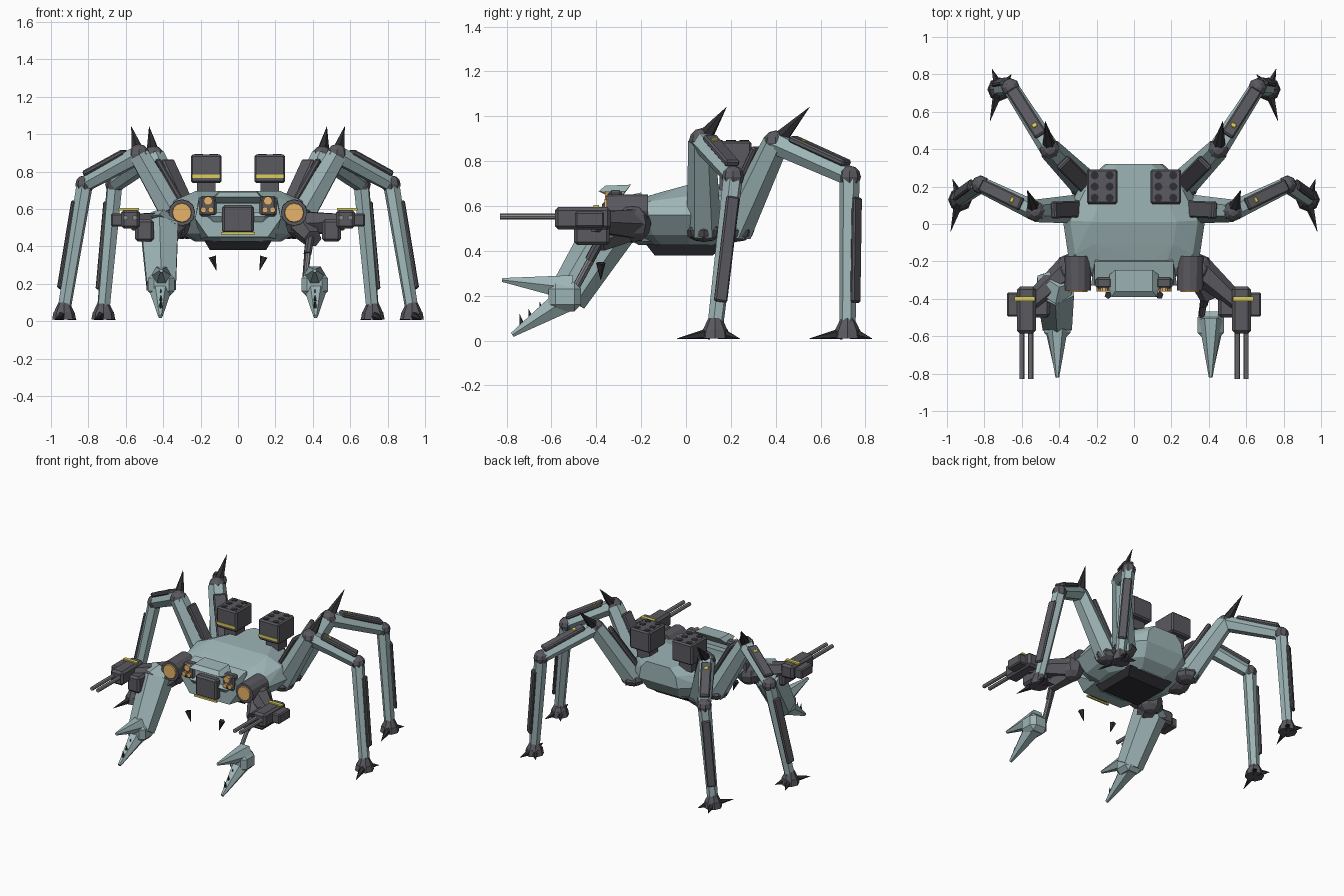
import bpy, bmesh
from mathutils import Vector, Matrix

if "Cube" in bpy.data.objects:
    bpy.data.objects.remove(bpy.data.objects["Cube"])

def material(name, col):
    m = bpy.data.materials.new(name)
    m.diffuse_color = (*col, 1)
    m.use_nodes = True
    m.node_tree.nodes["Principled BSDF"].inputs["Base Color"].default_value = m.diffuse_color
    return m

TEAL = material("teal_armour", (0.34, 0.46, 0.47))
DARK = material("dark_metal", (0.10, 0.10, 0.115))
BLACK = material("black_metal", (0.03, 0.03, 0.035))
STEEL = material("steel", (0.25, 0.25, 0.27))
ORANGE = material("orange_lamp", (0.8, 0.45, 0.14))
YELLOW = material("yellow_mark", (0.72, 0.62, 0.10))

def finish(name, bm, mat):
    bmesh.ops.recalc_face_normals(bm, faces=bm.faces)
    me = bpy.data.meshes.new(name)
    bm.to_mesh(me)
    bm.free()
    me.materials.append(mat)
    ob = bpy.data.objects.new(name, me)
    bpy.context.collection.objects.link(ob)
    return ob

def frame(a, b, up=(0, 0, 1)):
    """Matrix at the middle of a-b: z along the segment, x towards up."""
    a, b = Vector(a), Vector(b)
    z = (b - a).normalized()
    up = Vector(up)
    if abs(z.dot(up.normalized())) > 0.99:
        up = Vector((0, 1, 0))
    x = (up - z * up.dot(z)).normalized()
    m = Matrix((x, z.cross(x), z)).transposed().to_4x4()
    m.translation = (a + b) / 2
    return m, (b - a).length

def rod(name, a, b, r1, r2, n, mat, up=(0, 0, 1)):
    m, length = frame(a, b, up)
    bm = bmesh.new()
    bmesh.ops.create_cone(bm, cap_ends=True, segments=n, radius1=r1, radius2=r2,
                          depth=length, matrix=m)
    return finish(name, bm, mat)

def block(name, c, size, mat, bevel=0.0, m=None):
    bm = bmesh.new()
    bmesh.ops.create_cube(bm, size=1)
    bmesh.ops.scale(bm, vec=size, verts=bm.verts)
    if bevel:
        bmesh.ops.bevel(bm, geom=bm.edges[:], offset=bevel, segments=1, affect='EDGES')
    bmesh.ops.translate(bm, vec=c, verts=bm.verts)
    if m:
        bmesh.ops.transform(bm, matrix=m, verts=bm.verts)
    return finish(name, bm, mat)

def plate(name, a, b, t0, t1, off, width, mat, up=(0, 0, 1), thick=0.03):
    """Armour strip lying on the up side of segment a-b."""
    m, length = frame(a, b, up)
    return block(name, (off, 0, ((t0 + t1) / 2 - 0.5) * length),
                 (thick, width, (t1 - t0) * length), mat, min(0.008, thick / 3), m)

def ball(name, c, r, mat, squash=1.0):
    bm = bmesh.new()
    bmesh.ops.create_uvsphere(bm, u_segments=8, v_segments=6, radius=r)
    bmesh.ops.scale(bm, vec=(1, 1, squash), verts=bm.verts)
    bmesh.ops.translate(bm, vec=c, verts=bm.verts)
    return finish(name, bm, mat)

def hull(name, pts, mat):
    bm = bmesh.new()
    for p in pts:
        bm.verts.new(p)
    bmesh.ops.convex_hull(bm, input=bm.verts)
    bmesh.ops.dissolve_limit(bm, angle_limit=0.02, verts=bm.verts, edges=bm.edges)
    return finish(name, bm, mat)

# body shell: faceted rings, roof sloping down to the front
half = [(0.155, 0.32), (0.29, 0.2), (0.38, 0.02), (0.35, -0.18), (0.14, -0.35)]
pts = []
for z, k, tilt in [(0.425, 0.6, 0), (0.47, 0.82, 0), (0.56, 1, 0), (0.645, 0.9, 0.15), (0.695, 0.6, 0.3)]:
    for x, y in half:
        for s in (1, -1):
            yy = max(y, 0.32) if (y > 0.3 and z > 0.6) else y * k
            pts.append((s * x * k, yy, z + tilt * min(0, y * k)))
hull("body_shell", pts, TEAL)
hull("belly_plate", [(s * w, y, z) for s in (1, -1) for w, y, z in
     [(0.15, -0.14, 0.38), (0.15, 0.12, 0.38), (0.18, -0.18, 0.43), (0.18, 0.18, 0.43)]], BLACK)

# head: teal collar, dark grille, brow plate
hull("head_collar", [(s * w, y, z) for s in (1, -1) for w, y, z in
     [(0.21, -0.2, 0.66), (0.21, -0.33, 0.63), (0.23, -0.33, 0.55), (0.16, -0.33, 0.45), (0.2, -0.15, 0.44)]], TEAL)
block("head_grille", (0, -0.325, 0.545), (0.17, 0.1, 0.15), DARK, 0.012)
block("grille_stripe", (0, -0.373, 0.47), (0.18, 0.012, 0.014), YELLOW)
hull("brow_plate", [(s * w, y, z) for s in (1, -1) for w, y, z in
     [(0.10, -0.245, 0.695), (0.13, -0.27, 0.665), (0.10, -0.36, 0.69), (0.135, -0.345, 0.66),
      (0.12, -0.39, 0.665), (0.12, -0.3, 0.62)]], TEAL)

FEET = [(0.05, -0.17), (0.04, 0.11), (-0.065, 0.08)]
LEGS = {
    "middle_leg": [(0.3, 0.08, 0.49), (0.53, 0.07, 0.89), (0.82, 0.21, 0.73), (0.93, 0.13, 0.06), (0.57, 0.18, 1.04)],
    "rear_leg": [(0.27, 0.22, 0.49), (0.45, 0.4, 0.88), (0.66, 0.73, 0.73), (0.72, 0.72, 0.06), (0.475, 0.55, 1.04)],
}

for s, side in ((1, "right"), (-1, "left")):
    def P(x, y, z):
        return Vector((s * x, y, z))

    # walking legs
    for leg, path in LEGS.items():
        n = f"{side}_{leg}"
        hip, knee, shin, ankle, tip = [P(*p) for p in path]
        out = Vector((shin.x - hip.x, shin.y - hip.y, 0))
        ball(n + "_hip", hip, 0.085, DARK, 0.6)
        ball(n + "_knee", knee, 0.057, DARK)
        ball(n + "_shin_joint", shin, 0.05, DARK)
        rod(n + "_spike", knee, tip, 0.042, 0.001, 6, BLACK)
        rod(n + "_thigh", hip, knee, 0.078, 0.06, 6, TEAL)
        plate(n + "_thigh_plate", hip, knee, 0.12, 0.85, 0.072, 0.09, DARK)
        rod(n + "_upper_shin", knee, shin, 0.053, 0.043, 6, TEAL)
        plate(n + "_shin_plate", knee, shin, 0.18, 0.92, 0.05, 0.07, DARK)
        plate(n + "_shin_mark", knee, shin, 0.3, 0.36, 0.064, 0.03, YELLOW, thick=0.01)
        rod(n + "_lower_shin", shin, ankle, 0.045, 0.036, 6, TEAL, out)
        plate(n + "_lower_plate", shin, ankle, 0.14, 0.84, 0.042, 0.06, DARK, out, 0.022)
        foot = ankle.copy()
        foot.z = 0
        up = Vector((0, 0, 1))
        rod(n + "_ankle", foot + up * 0.045, foot + up * 0.1, 0.056, 0.03, 8, DARK)
        rod(n + "_foot", foot + up * 0.008, foot + up * 0.05, 0.064, 0.056, 8, DARK)
        for dx, dy in FEET:
            d = Vector((s * dx, dy, 0))
            rod(n + "_claw", foot + d.normalized() * 0.03 + up * 0.03, foot + d + up * 0.008,
                0.026, 0.001, 5, BLACK)

    # rocket pods with 2 x 3 tubes on top
    block(side + "_pod_mount", P(0.17, 0.2, 0.71), (0.1, 0.1, 0.08), DARK)
    block(side + "_rocket_pod", P(0.17, 0.2, 0.815), (0.165, 0.185, 0.15), DARK, 0.01)
    block(side + "_pod_stripe", P(0.17, 0.107, 0.775), (0.15, 0.008, 0.018), YELLOW)
    for i in range(6):
        p = P(0.13 + 0.08 * (i % 2), 0.14 + 0.06 * (i // 2), 0.885)
        rod(side + "_pod_tube", p, p + Vector((0, 0, 0.008)), 0.022, 0.022, 8, BLACK)

    # lamps
    rod(side + "_headlamp_housing", P(0.3, -0.17, 0.58), P(0.3, -0.355, 0.58), 0.072, 0.07, 12, DARK)
    rod(side + "_headlamp", P(0.3, -0.35, 0.58), P(0.3, -0.364, 0.58), 0.053, 0.05, 12, ORANGE)
    block(side + "_lamp_cluster", P(0.16, -0.315, 0.615), (0.09, 0.06, 0.11), DARK, 0.012)
    for x, z, r in ((0.16, 0.643, 0.024), (0.145, 0.595, 0.016), (0.185, 0.595, 0.016)):
        rod(side + "_small_lamp", P(x, -0.34, z), P(x, -0.362, z), r, r, 10, ORANGE)
    rod(side + "_fang", P(0.138, -0.38, 0.345), P(0.115, -0.38, 0.27), 0.021, 0.001, 5, BLACK)

    # shoulder and twin gun
    ball(side + "_shoulder", P(0.34, -0.24, 0.52), 0.085, DARK)
    rod(side + "_gun_arm", P(0.35, -0.24, 0.52), P(0.55, -0.42, 0.53), 0.075, 0.05, 6, DARK)
    block(side + "_gun_body", P(0.575, -0.46, 0.545), (0.1, 0.25, 0.1), DARK, 0.015)
    block(side + "_ammo_box", P(0.635, -0.43, 0.54), (0.09, 0.13, 0.07), DARK, 0.008)
    block(side + "_gun_magazine", P(0.5, -0.42, 0.485), (0.1, 0.16, 0.12), DARK, 0.015)
    block(side + "_gun_stripe", P(0.585, -0.4, 0.598), (0.11, 0.025, 0.012), YELLOW)
    for x in (0.552, 0.6):
        rod(side + "_barrel", P(x, -0.56, 0.553), P(x, -0.83, 0.553), 0.0135, 0.0135, 8, STEEL)

    # grabbing hand
    rod(side + "_elbow", P(0.35, -0.27, 0.5), P(0.4, -0.39, 0.44), 0.07, 0.05, 6, DARK)
    block(side + "_hand", P(0.41, -0.54, 0.195), (0.14, 0.145, 0.13), TEAL, 0.03)
    rod(side + "_upper_finger", P(0.41, -0.51, 0.235), P(0.41, -0.82, 0.27), 0.065, 0.01, 6, TEAL)
    rod(side + "_lower_finger", P(0.415, -0.54, 0.18), P(0.415, -0.775, 0.025), 0.065, 0.012, 6, TEAL)
    for t in (0.64, 0.69, 0.73):
        z = 0.16 - (t - 0.6) * 0.6
        rod(side + "_tooth", P(0.412, -t, z - 0.02), P(0.412, -t - 0.012, z + 0.035), 0.014, 0.001, 5, BLACK)

# left forearm is armoured, right forearm is a bare piston
rod("left_forearm_armour", (-0.42, -0.335, 0.5), (-0.41, -0.53, 0.19), 0.115, 0.09, 6, TEAL, (1, 0, 0))
rod("left_forearm_cap", (-0.4, -0.29, 0.56), (-0.42, -0.336, 0.5), 0.06, 0.114, 6, TEAL, (1, 0, 0))
rod("right_piston_sleeve", (0.39, -0.37, 0.47), (0.372, -0.43, 0.36), 0.022, 0.022, 8, DARK)
rod("right_piston", (0.385, -0.38, 0.45), (0.36, -0.51, 0.21), 0.014, 0.014, 8, STEEL)
rod("right_piston_back", (0.37, -0.36, 0.46), (0.352, -0.49, 0.22), 0.009, 0.009, 6, DARK)
